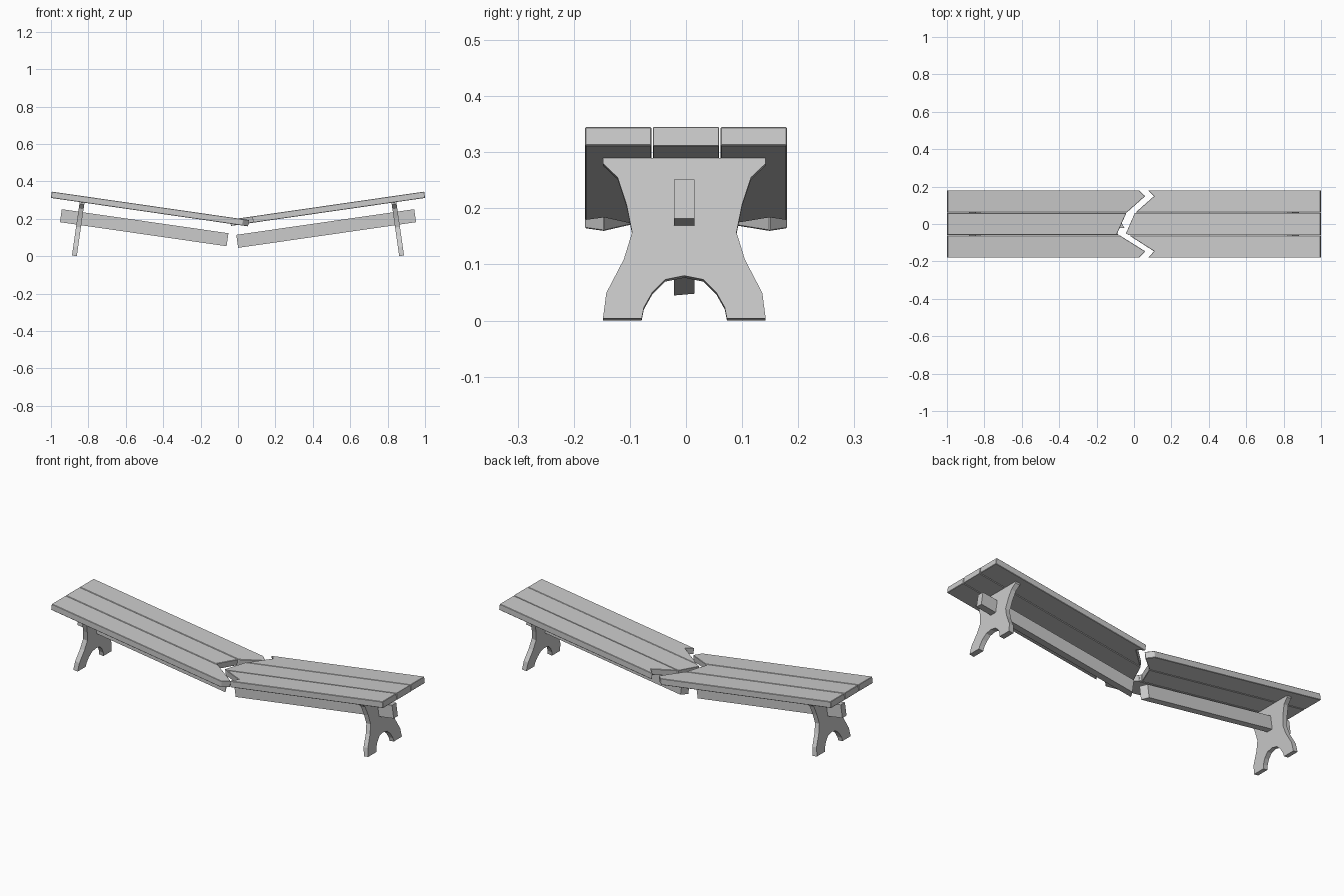
import bpy, bmesh, math

if "Cube" in bpy.data.objects:
    bpy.data.objects.remove(bpy.data.objects["Cube"])

TILT = math.radians(8.2)
S, C = math.sin(TILT), math.cos(TILT)
FOOT_X = 0.862          # inner bottom corner of each leg
SEAT_LOW, SEAT_TOP = 0.2885, 0.3225


def place(p, side):
    """Sloped bench frame (u along bench, y, w up) to world; side mirrors x."""
    u, y, w = p
    return (side * (FOOT_X + u * C - w * S), y, u * S + w * C)


def prism(name, lower, upper, side, bevel=0.0):
    """Solid between two matching outlines."""
    bm = bmesh.new()
    a = [bm.verts.new(place(p, side)) for p in lower]
    b = [bm.verts.new(place(p, side)) for p in upper]
    bm.faces.new(a)
    bm.faces.new(b[::-1])
    n = len(a)
    for i in range(n):
        j = (i + 1) % n
        bm.faces.new((a[i], b[i], b[j], a[j]))
    bmesh.ops.recalc_face_normals(bm, faces=bm.faces)
    mesh = bpy.data.meshes.new(name)
    bm.to_mesh(mesh)
    bm.free()
    ob = bpy.data.objects.new(name, mesh)
    bpy.context.collection.objects.link(ob)
    if bevel:
        mod = ob.modifiers.new("soft_edge", 'BEVEL')
        mod.width = bevel
        mod.segments = 1
    return ob


def crack_at(line, y):
    for (x0, y0), (x1, y1) in zip(line, line[1:]):
        if y0 <= y <= y1:
            return x0 + (x1 - x0) * (y - y0) / (y1 - y0)


# Jagged crack across the seat, world x / y, for the left and right halves
crack = {
    -1: [(0.027, -0.18), (0.06, -0.146), (-0.09, -0.052), (-0.04, 0.06), (0.06, 0.149), (0.027, 0.18)],
    1: [(0.075, -0.18), (0.107, -0.146), (-0.043, -0.05), (0.004, 0.058), (0.107, 0.149), (0.075, 0.18)],
}
planks = [(-0.18, -0.0615), (-0.0585, 0.0585), (0.0615, 0.18)]

# Half outline of the trestle leg: top corner, waist, foot, arch
leg_half = [(0.145, SEAT_LOW), (0.145, 0.279), (0.119, 0.254), (0.103, 0.205), (0.093, 0.155),
            (0.108, 0.106), (0.139, 0.046), (0.145, 0.0), (0.076, 0.0), (0.072, 0.02),
            (0.057, 0.047), (0.034, 0.07)]
leg_outline = leg_half + [(0, 0.077)] + [(-y, w) for y, w in reversed(leg_half)]
MID_Y = -0.003

# Slanted broken stretcher ends: (front u, back u)
stretcher_break = {-1: (-0.785, -0.765), 1: (-0.846, -0.824)}

for side, label in ((-1, "left"), (1, "right")):
    # Seat planks
    for i, (y0, y1) in enumerate(planks):
        ys = [y0] + [y for _, y in crack[side] if y0 < y < y1] + [y1]
        edge = [((side * crack_at(crack[side], y) - FOOT_X + SEAT_TOP * S) / C, y) for y in ys]
        outline = edge + [(0.1813, y1), (0.1813, y0)]
        prism(f"{label}_seat_plank_{i + 1}",
              [(u, y, SEAT_LOW) for u, y in outline],
              [(u, y, SEAT_TOP) for u, y in outline], side, 0.002)

    # Trestle leg
    prism(f"{label}_leg",
          [(0.0, y + MID_Y, w) for y, w in leg_outline],
          [(0.026, y + MID_Y, w) for y, w in leg_outline], side)

    # Broken stretcher beam
    front, back = stretcher_break[side]
    y0, y1 = MID_Y - 0.018, MID_Y + 0.018
    beam = [(front, y0), (back, y1), (0.115, y1), (0.115, y0)]
    prism(f"{label}_stretcher",
          [(u, y, 0.167) for u, y in beam],
          [(u, y, 0.237) for u, y in beam], side)
